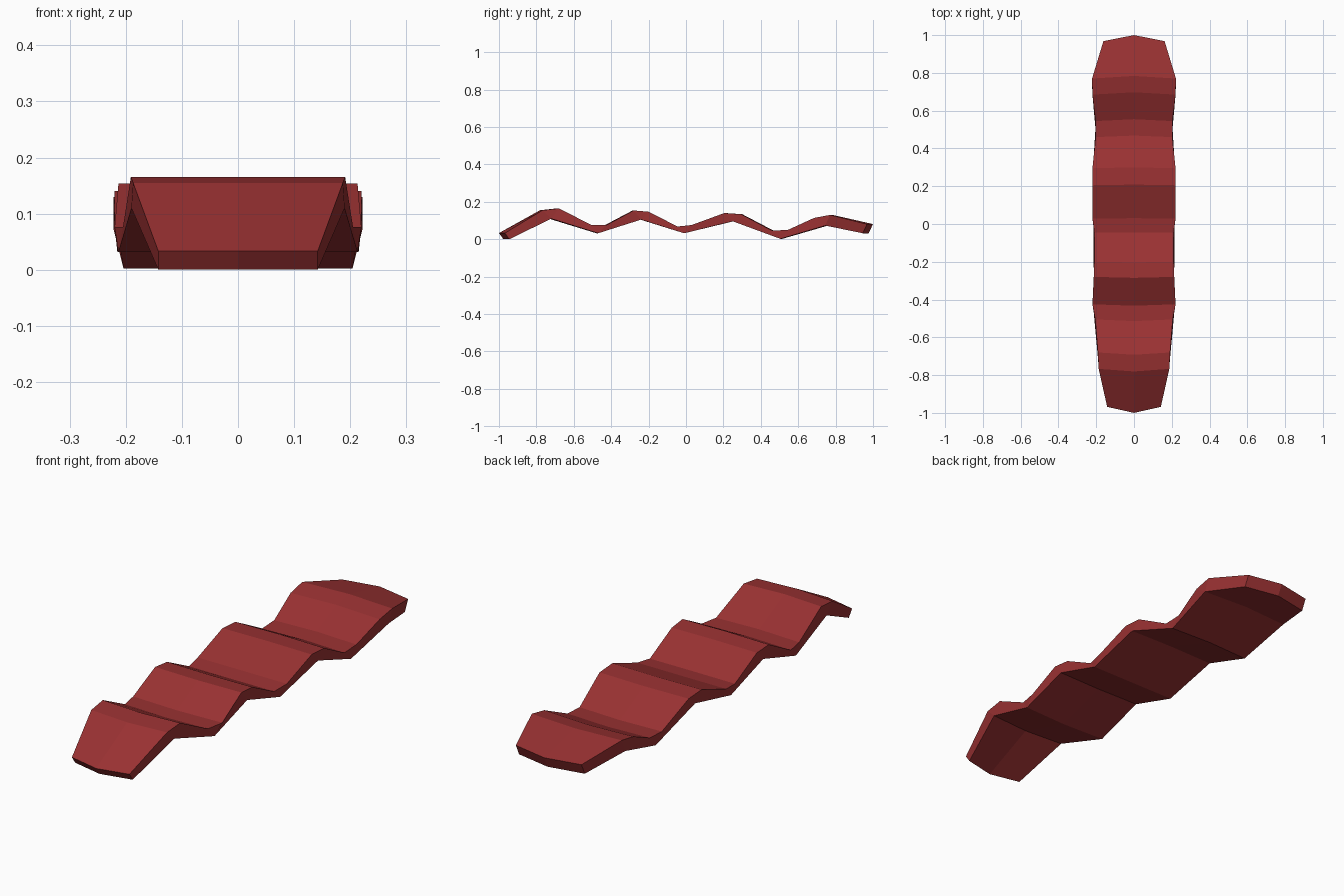
import bpy
import bmesh

cube = bpy.data.objects.get("Cube")
if cube:
    bpy.data.objects.remove(cube)

# Material
meat = bpy.data.materials.new("dark red")
meat.use_nodes = True
red = (0.32, 0.031, 0.032, 1)
meat.diffuse_color = red
meat.node_tree.nodes["Principled BSDF"].inputs["Base Color"].default_value = red

# Bends along the strip: underside point, then one or two top points, each (y, z, half width)
bends = [
    ((-.945, 0, .142), [(-.968, .033, .142)]),
    ((-.72, .11, .19), [(-.767, .155, .187), (-.68, .165, .191)]),
    ((-.47, .032, .213), [(-.505, .076, .205), (-.425, .076, .22)]),
    ((-.24, .105, .213), [(-.28, .154, .213), (-.2, .147, .21)]),
    ((-.01, .032, .215), [(-.045, .068, .21), (.03, .076, .22)]),
    ((.25, .096, .22), [(.205, .14, .22), (.295, .134, .22)]),
    ((.505, .002, .204), [(.46, .046, .203), (.545, .05, .203)]),
    ((.745, .073, .222), [(.685, .114, .22), (.77, .13, .222)]),
    ((.945, .032, .162), [(.968, .081, .162)]),
]

bm = bmesh.new()


def cross_row(point, is_end):
    """Three vertices across the strip, with the middle pushed outward."""
    y, z, w = point
    bulge = 1.033 if is_end else 1.018
    return [bm.verts.new(p) for p in ((-w, y, z), (0, y * bulge, z), (w, y, z))]


def bridge(a, b):
    for i in range(2):
        bm.faces.new((a[i], a[i + 1], b[i + 1], b[i]))


rows = []
for i, (under, tops) in enumerate(bends):
    end = i in (0, len(bends) - 1)
    rows.append((cross_row(under, end), [cross_row(t, end) for t in tops]))

# Wavy slab: underside, top, chamfered bends and side walls
for (u0, t0), (u1, t1) in zip(rows, rows[1:]):
    bridge(u0, u1)
    bridge(t0[-1], t1[0])
    for side in (0, 2):
        bm.faces.new((u0[side], u1[side], t1[0][side], t0[-1][side]))
for under, tops in rows:
    if len(tops) == 2:
        bridge(*tops)
        for side in (0, 2):
            bm.faces.new((under[side], tops[0][side], tops[1][side]))

# End caps
for under, tops in (rows[0], rows[-1]):
    bridge(under, tops[0])

bmesh.ops.recalc_face_normals(bm, faces=bm.faces[:])
mesh = bpy.data.meshes.new("wavy_strip")
bm.to_mesh(mesh)
bm.free()
mesh.materials.append(meat)
bpy.context.collection.objects.link(bpy.data.objects.new("wavy_strip", mesh))
